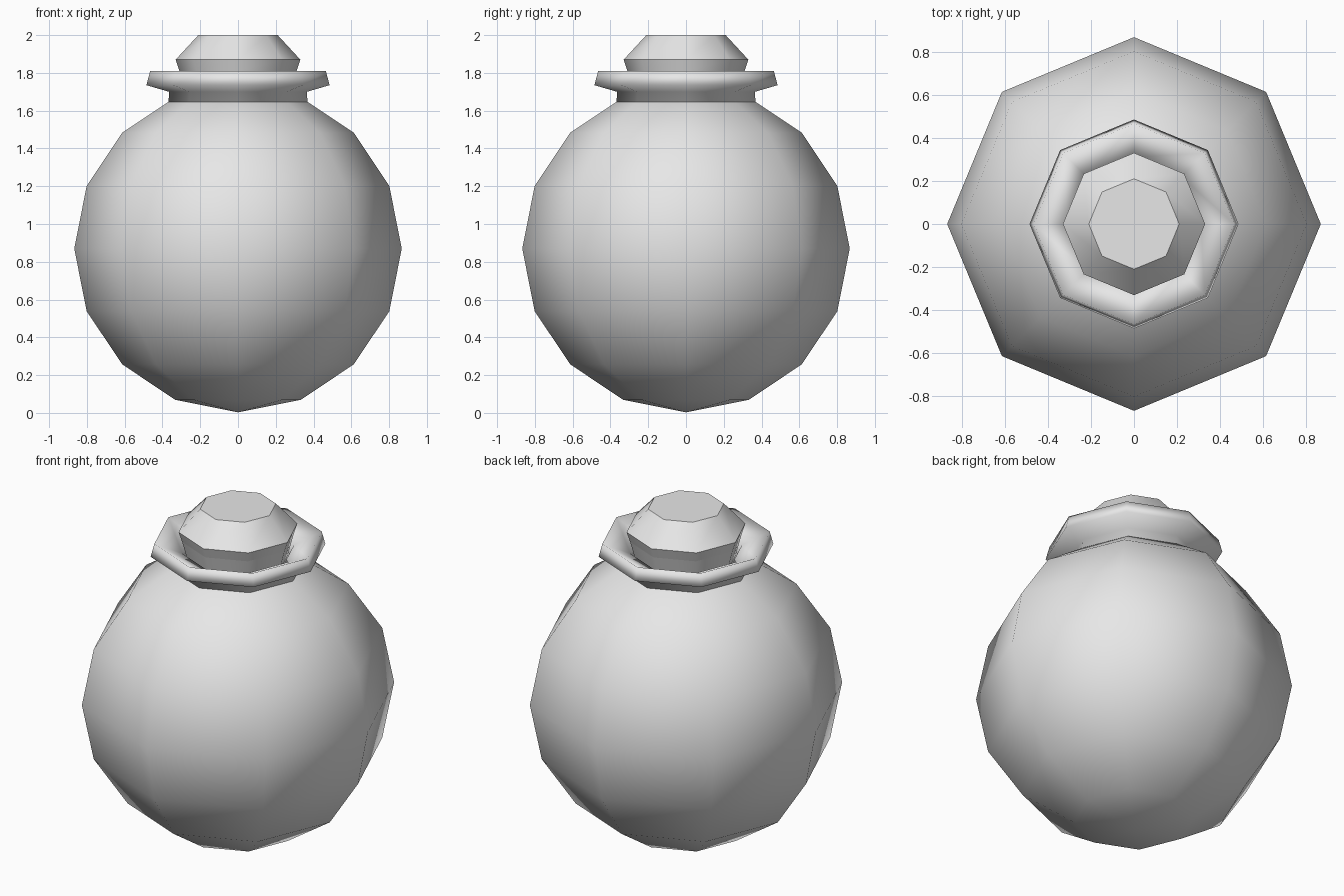
import bpy
import bmesh
from math import sin, cos, pi

cube = bpy.data.objects.get("Cube")
if cube:
    bpy.data.objects.remove(cube, do_unlink=True)

SIDES = 8

grey = bpy.data.materials.new("plain_grey")
grey.use_nodes = True
grey.diffuse_color = (0.8, 0.8, 0.8, 1)
grey.node_tree.nodes["Principled BSDF"].inputs["Base Color"].default_value = (0.8, 0.8, 0.8, 1)


def add_object(name, bm):
    """Turn a bmesh into a smooth grey object."""
    bmesh.ops.recalc_face_normals(bm, faces=bm.faces)
    for face in bm.faces:
        face.smooth = True
    mesh = bpy.data.meshes.new(name)
    bm.to_mesh(mesh)
    bm.free()
    mesh.materials.append(grey)
    obj = bpy.data.objects.new(name, mesh)
    bpy.context.collection.objects.link(obj)
    return obj


def lathe(name, profile, closed=False, sharp_rings=False):
    """Spin a (radius, height) profile; closed joins its ends, otherwise they are capped."""
    bm = bmesh.new()
    rings = [[bm.verts.new((r * cos(2 * pi * i / SIDES), r * sin(2 * pi * i / SIDES), z))
              for i in range(SIDES)] for r, z in profile]
    pairs = list(zip(rings, rings[1:]))
    if closed:
        pairs.append((rings[-1], rings[0]))
    else:
        bm.faces.new(rings[0])
        bm.faces.new(rings[-1])
    for low, high in pairs:
        for i in range(SIDES):
            j = (i + 1) % SIDES
            bm.faces.new((low[i], low[j], high[j], high[i]))
    if sharp_rings:
        for edge in bm.edges:
            a, b = edge.verts
            edge.smooth = abs(a.co.z - b.co.z) > 0.001
    return add_object(name, bm)


# Round flask body
body = bmesh.new()
bmesh.ops.create_uvsphere(body, u_segments=SIDES, v_segments=8, radius=0.867)
bmesh.ops.translate(body, verts=body.verts, vec=(0, 0, 0.87))
add_object("flask_body", body)

# Short neck flaring into a dished lip
lathe("neck_and_lip", [(0.37, 1.60), (0.365, 1.70), (0.485, 1.735),
                       (0.465, 1.81), (0.31, 1.74), (0.30, 1.60)], closed=True)

# Faceted stopper with crisp ring edges
lathe("stopper", [(0.27, 1.66), (0.31, 1.81), (0.33, 1.87), (0.21, 2.0)], sharp_rings=True)
